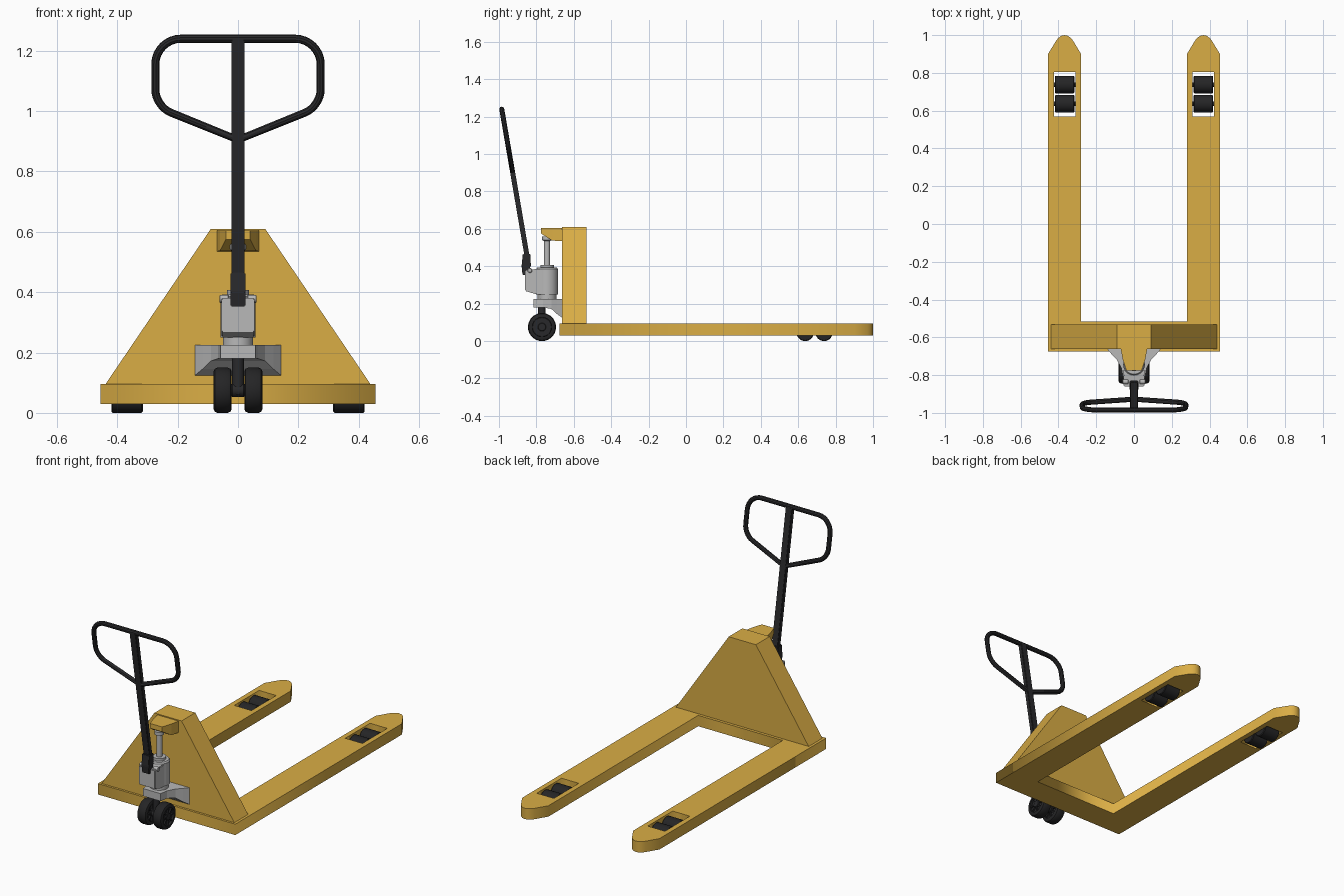
import bpy, bmesh, math
from mathutils import Vector, Matrix

cube = bpy.data.objects.get("Cube")
if cube:
    bpy.data.objects.remove(cube)


def material(name, rgb):
    m = bpy.data.materials.new(name)
    m.use_nodes = True
    colour = (*rgb, 1)
    m.diffuse_color = colour
    m.node_tree.nodes["Principled BSDF"].inputs["Base Color"].default_value = colour
    return m


YELLOW = material("yellow paint", (0.70, 0.42, 0.06))
STEEL = material("grey steel", (0.48, 0.48, 0.48))
BLACK = material("black steel", (0.022, 0.022, 0.024))
RUBBER = material("black rubber", (0.018, 0.018, 0.019))


def finish(ob, mat, smooth=False):
    ob.data.materials.clear()
    ob.data.materials.append(mat)
    if smooth:
        bpy.ops.object.select_all(action="DESELECT")
        ob.select_set(True)
        bpy.context.view_layer.objects.active = ob
        bpy.ops.object.shade_smooth_by_angle(angle=math.radians(35))
    return ob


def from_bmesh(name, bm, mat, smooth=False):
    bmesh.ops.recalc_face_normals(bm, faces=bm.faces)
    me = bpy.data.meshes.new(name)
    bm.to_mesh(me)
    bm.free()
    ob = bpy.data.objects.new(name, me)
    bpy.context.collection.objects.link(ob)
    return finish(ob, mat, smooth)


def from_curve(name, curve, mat, smooth=False):
    ob = bpy.data.objects.new(name, curve)
    bpy.context.collection.objects.link(ob)
    bpy.ops.object.select_all(action="DESELECT")
    ob.select_set(True)
    bpy.context.view_layer.objects.active = ob
    bpy.ops.object.convert(target="MESH")
    return finish(bpy.context.view_layer.objects.active, mat, smooth)


def add_spline(curve, pts):
    s = curve.splines.new("POLY")
    s.points.add(len(pts) - 1)
    for p, co in zip(s.points, pts):
        p.co = (*co, 1)
    s.use_cyclic_u = True


def loft(name, rings, mat, bevel=0):
    """Skin closed rings of equal length and cap both ends."""
    bm = bmesh.new()
    loops = [[bm.verts.new(p) for p in r] for r in rings]
    n = len(loops[0])
    for a, b in zip(loops, loops[1:]):
        for i in range(n):
            j = (i + 1) % n
            bm.faces.new((a[i], a[j], b[j], b[i]))
    bm.faces.new(loops[0])
    bm.faces.new(loops[-1])
    if bevel:
        bmesh.ops.bevel(bm, geom=bm.edges[:], offset=bevel, segments=2, affect="EDGES")
    return from_bmesh(name, bm, mat)


def rect_y(y, w, z0, z1):
    return [(-w, y, z0), (w, y, z0), (w, y, z1), (-w, y, z1)]


def rect_z(y, z, w, d):
    return [(-w, y - d, z), (w, y - d, z), (w, y + d, z), (-w, y + d, z)]


def lathe(name, profile, centre, mat, axis="Z", steps=32):
    """Revolve (radius, height) points, along Z or X."""
    bm = bmesh.new()
    verts = [bm.verts.new((r, 0, h)) for r, h in profile]
    edges = [bm.edges.new(p) for p in zip(verts, verts[1:])]
    bmesh.ops.spin(bm, geom=verts + edges, cent=(0, 0, 0), axis=(0, 0, 1),
                   angle=math.tau, steps=steps)
    bmesh.ops.remove_doubles(bm, verts=bm.verts, dist=1e-5)
    if axis == "X":
        bm.transform(Matrix.Rotation(math.pi / 2, 4, "Y"))
    bm.transform(Matrix.Translation(centre))
    return from_bmesh(name, bm, mat, True)


def rod(name, radius, half, centre, mat, chamfer=0.003, axis="X"):
    c = chamfer
    return lathe(name, [(0, -half), (radius - c, -half), (radius, c - half),
                        (radius, half - c), (radius - c, half), (0, half)],
                 centre, mat, axis)


# Fork frame: one U-shaped slab with a roller window in each fork
FORK_X, HALF_W, BACK = 0.3675, 0.0875, -0.675
tip = [(HALF_W, 0.9), (0.045, 0.97), (0.034, 0.984), (0.018, 0.996), (0, 1.0)]
tip += [(-x, y) for x, y in tip[-2::-1]]
side = [(FORK_X + x, y) for x, y in tip]
right = [(FORK_X + HALF_W, BACK)] + side + [(FORK_X - HALF_W, -0.515)]
outline = right + [(-x, y) for x, y in reversed(right)]
frame = bpy.data.curves.new("fork_frame", "CURVE")
frame.dimensions = "2D"
frame.fill_mode = "BOTH"
frame.extrude = 0.0325
add_spline(frame, [(x, y, 0) for x, y in outline])
for s in (-1, 1):
    cx = s * FORK_X
    add_spline(frame, [(cx + a * 0.057, y, 0) for a, y in
                       ((-1, 0.57), (1, 0.57), (1, 0.805), (-1, 0.805))])
fork_frame = from_curve("fork_frame", frame, YELLOW)
fork_frame.data.transform(Matrix.Translation((0, 0, 0.0625)))

# Load rollers with their axles
for s, label in ((1, "left"), (-1, "right")):
    for i, y in enumerate((0.637, 0.738)):
        rod(f"{label}_load_roller_{i + 1}", 0.046, 0.052, (s * FORK_X, y, 0.046), RUBBER, 0.004)
        rod(f"{label}_roller_axle_{i + 1}", 0.012, 0.06, (s * FORK_X, y, 0.046), BLACK)

# Tapered mast and the lifting lug on its front
loft("mast", [[(-0.44, y, 0.094), (0.44, y, 0.094), (0.09, y, 0.61), (-0.09, y, 0.61)]
              for y in (-0.662, -0.532)], YELLOW)
loft("lifting_lug", [rect_y(-0.775, 0.04, 0.575, 0.604), rect_y(-0.715, 0.06, 0.537, 0.604),
                     rect_y(-0.66, 0.07, 0.535, 0.604)], YELLOW)

# Hydraulic pump
PUMP_Y = -0.743
lathe("pump_cylinder", [(0, 0.2), (0.05, 0.2), (0.05, 0.25), (0.058, 0.25), (0.058, 0.385),
                        (0.052, 0.393), (0.036, 0.393), (0.036, 0.408), (0, 0.408)],
      (0, PUMP_Y, 0), STEEL)
lathe("piston_rod", [(0, 0.4), (0.016, 0.4), (0.016, 0.535), (0.026, 0.54),
                     (0.026, 0.56), (0, 0.56)], (0, PUMP_Y, 0), STEEL, steps=24)
loft("pump_block", [rect_y(-0.86, 0.055, 0.268, 0.38), rect_y(-0.80, 0.055, 0.25, 0.385),
                    rect_y(-0.77, 0.055, 0.25, 0.385)], STEEL, 0.004)
for s, label in ((1, "left"), (-1, "right")):
    rod(f"{label}_pivot_bolt", 0.013, 0.016, (s * 0.046, -0.835, 0.378), STEEL)

# Steering bracket spreading towards the mast
loft("steering_bracket", [rect_y(-0.815, 0.058, 0.18, 0.225), rect_y(-0.765, 0.066, 0.18, 0.225),
                          rect_y(-0.72, 0.09, 0.172, 0.225), rect_y(-0.69, 0.118, 0.145, 0.225),
                          rect_y(-0.661, 0.143, 0.124, 0.225)], STEEL)

# Steering wheels: tyre, web, hub and spokes
WHEEL_Y, WHEEL_Z = -0.77, 0.075
rod("steering_axle", 0.014, 0.075, (0, WHEEL_Y, WHEEL_Z), BLACK)
rod("steering_post", 0.02, 0.065, (0, WHEEL_Y, 0.125), BLACK, axis="Z")
rod("axle_boss", 0.022, 0.022, (0, WHEEL_Y, WHEEL_Z), BLACK)
for s, label in ((1, "left"), (-1, "right")):
    c = (s * 0.051, WHEEL_Y, WHEEL_Z)
    lathe(f"{label}_steering_tyre",
          [(0.052, -0.03), (0.063, -0.03), (0.071, -0.026), (0.075, -0.017), (0.075, 0.017),
           (0.071, 0.026), (0.063, 0.03), (0.052, 0.03), (0.052, -0.03)], c, RUBBER, "X", 40)
    rod(f"{label}_wheel_web", 0.053, 0.018, c, BLACK)
    rod(f"{label}_wheel_hub", 0.022, 0.029, c, BLACK)
    bm = bmesh.new()
    for k in range(8):
        turn = Matrix.Rotation(k * math.tau / 8, 4, "X")
        shape = Matrix.Diagonal((0.052, 0.007, 0.036, 1))
        bmesh.ops.create_cube(bm, size=1, matrix=Matrix.Translation(c) @ turn
                              @ Matrix.Translation((0, 0, 0.036)) @ shape)
    from_bmesh(f"{label}_wheel_spokes", bm, BLACK)


# Tiller: socket, shaft and rounded grip loop in one leaning plane
def lean(z):
    return -0.985 + (1.24 - z) * 0.172


loft("tiller_socket", [rect_z(-0.86, 0.353, 0.024, 0.014), rect_z(-0.856, 0.40, 0.025, 0.023),
                       rect_z(lean(0.465), 0.465, 0.025, 0.021)], BLACK, 0.003)
loft("tiller_shaft", [rect_z(lean(z), z, 0.021, 0.0135) for z in (0.40, 1.24)], BLACK, 0.003)

half = [((0.0, 0.905), 0.0), ((0.274, 1.016), 0.055), ((0.274, 1.24), 0.085)]
corners = half + [((-x, z), r) for (x, z), r in half[:0:-1]]
path = []
for i, (p, cut) in enumerate(corners):
    p = Vector(p)
    if not cut:
        path.append(p)
        continue
    before = (Vector(corners[i - 1][0]) - p).normalized() * cut
    after = (Vector(corners[(i + 1) % len(corners)][0]) - p).normalized() * cut
    for k in range(9):
        t = k / 8
        # cubic blend close to a circular arc
        path.append(p + before * ((1 - t) ** 3 + 1.35 * t * (1 - t) ** 2)
                    + after * (t ** 3 + 1.35 * t * t * (1 - t)))
loop = bpy.data.curves.new("grip_loop", "CURVE")
loop.dimensions = "3D"
loop.bevel_depth = 0.0135
loop.bevel_resolution = 3
add_spline(loop, [(p.x, lean(p.y), p.y) for p in path])
from_curve("grip_loop", loop, BLACK, True)
